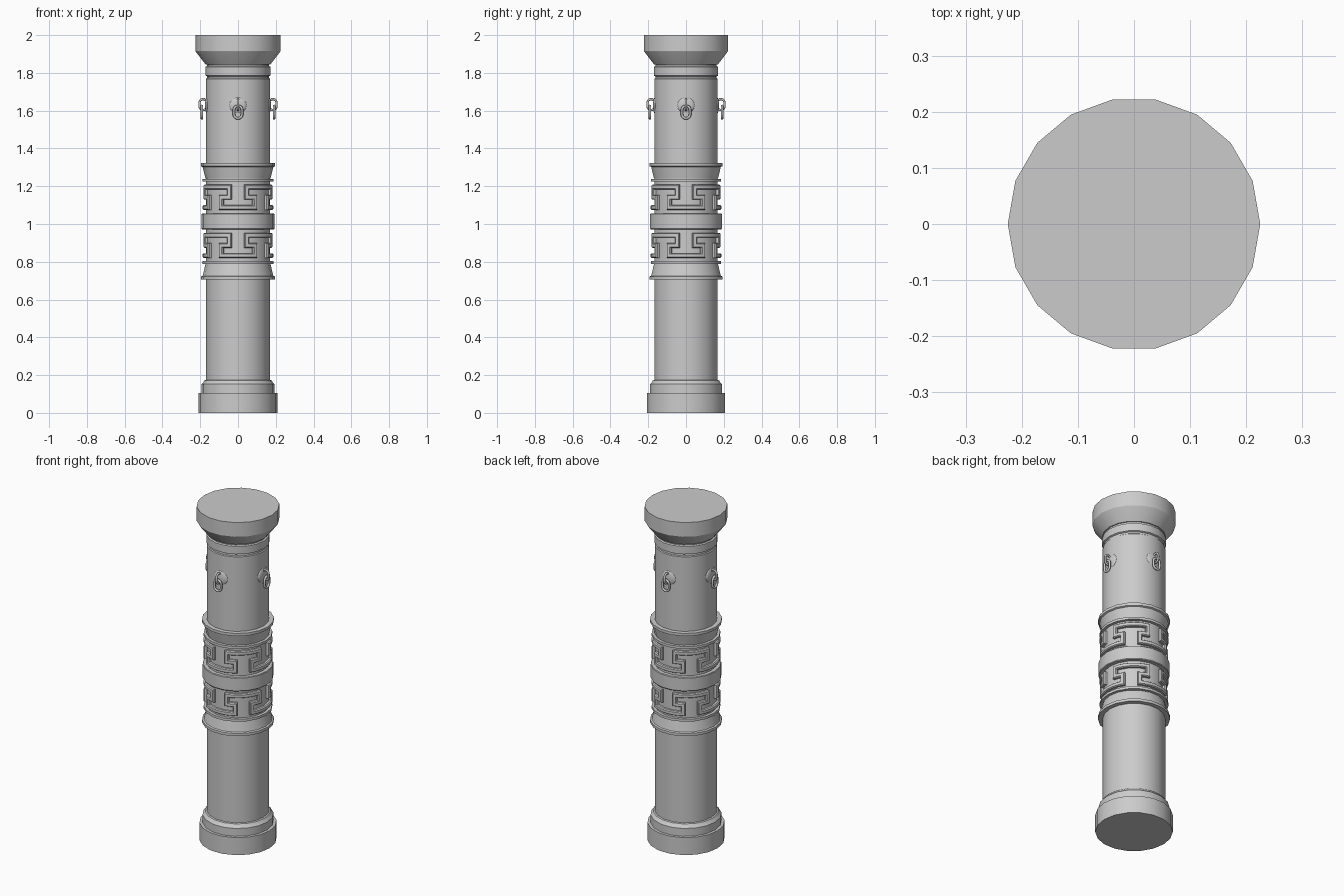
import bpy, bmesh, math
from mathutils import Matrix, Vector

if "Cube" in bpy.data.objects:
    bpy.data.objects.remove(bpy.data.objects["Cube"])

SIDES = 18


def finish(name, bm, angle=30):
    bmesh.ops.recalc_face_normals(bm, faces=bm.faces)
    me = bpy.data.meshes.new(name)
    bm.to_mesh(me)
    bm.free()
    ob = bpy.data.objects.new(name, me)
    bpy.context.collection.objects.link(ob)
    bpy.ops.object.select_all(action='DESELECT')
    ob.select_set(True)
    bpy.context.view_layer.objects.active = ob
    bpy.ops.object.shade_smooth_by_angle(angle=math.radians(angle))
    return ob


def lathe(name, profile):
    """Turn (radius, z) points into a closed, capped 18-sided solid."""
    bm = bmesh.new()
    rings = []
    for r, z in profile:
        rings.append([bm.verts.new((r * math.cos(i * math.tau / SIDES),
                                    r * math.sin(i * math.tau / SIDES), z))
                      for i in range(SIDES)])
    for a, b in zip(rings, rings[1:]):
        for i in range(SIDES):
            j = (i + 1) % SIDES
            bm.faces.new((a[i], a[j], b[j], b[i]))
    bm.faces.new(rings[0][::-1])
    bm.faces.new(rings[-1])
    return finish(name, bm)


# Turned column parts
lathe("base", [(.21, 0), (.21, .105), (.193, .105), (.193, .152),
               (.187, .157), (.178, .172), (.170, .175)])
lathe("shaft", [(.17, .17), (.17, 1.768), (.165, 1.772), (.165, 1.782),
                (.173, 1.786), (.173, 1.832), (.165, 1.836), (.165, 1.85)])
lathe("capital", [(.172, 1.845), (.222, 1.91), (.225, 1.915), (.225, 2.0)])
lathe("middle_ring", [(.17, .972), (.19, .972), (.193, .976),
                      (.193, 1.052), (.19, 1.056), (.17, 1.056)])

# Flared collars and thin rings, mirrored about the middle ring
MID = 1.014
for label, s in (("upper", 1), ("lower", -1)):
    def part(name, pts):
        lathe(f"{label}_{name}", [(r, MID + s * d) for r, d in pts])
    part("collar", [(.168, .226), (.172, .226), (.187, .288), (.196, .292),
                    (.196, .308), (.168, .308)])
    part("thin_ring", [(.168, .210), (.187, .210), (.187, .225), (.168, .225)])


def key_band(name, z0, z1, repeats=4):
    """Interlocking T fret strip wrapped round the column."""
    R, half = .18, .0125
    period = math.tau / repeats
    s, w = period / 6, period / 3
    lo, hi = z0 + half, z1 - half
    mid = (lo + hi) / 2
    path = []
    for k in range(repeats):
        c = -math.pi / 2 + k * period
        corners = [(c - w, lo), (c + w, lo), (c + w, mid), (c + s, mid),
                   (c + s, hi), (c + period - s, hi), (c + period - s, mid),
                   (c + period - w, mid), (c + period - w, lo)]
        for (a0, h0), (a1, h1) in zip(corners, corners[1:]):
            n = max(1, math.ceil(abs(a1 - a0) / math.radians(10)))
            path += [Vector((R * (a0 + (a1 - a0) * i / n),
                             h0 + (h1 - h0) * i / n)) for i in range(n)]
    total = len(path)
    turn = Vector((R * math.tau, 0))
    bm = bmesh.new()
    rows = []
    for i, p in enumerate(path):
        prev = path[i - 1] - (turn if i == 0 else Vector((0, 0)))
        nxt = path[(i + 1) % total] + (turn if i == total - 1 else Vector((0, 0)))
        d0, d1 = (p - prev).normalized(), (nxt - p).normalized()
        n0, n1 = Vector((-d0.y, d0.x)), Vector((-d1.y, d1.x))
        mitre = (n0 + n1) / (1 + n0.dot(n1))
        row = []
        for off, r in ((-half, .160), (-half, .181), (-half * .65, .187),
                       (half * .65, .187), (half, .181), (half, .160)):
            q = p + mitre * off
            a = q.x / R
            row.append(bm.verts.new((r * math.cos(a), r * math.sin(a), q.y)))
        rows.append(row)
    for i in range(total):
        a, b = rows[i], rows[(i + 1) % total]
        for k in range(5):
            bm.faces.new((a[k], b[k], b[k + 1], a[k + 1]))
    finish(name, bm)


key_band("upper_key_band", 1.075, 1.208)
key_band("lower_key_band", .82, .953)


def link(name, major, minor, stretch, matrix):
    """Oval chain link: a torus pulled apart along its local y."""
    bpy.ops.mesh.primitive_torus_add(major_segments=20, minor_segments=8,
                                     major_radius=major, minor_radius=minor)
    ob = bpy.context.object
    ob.name = name
    for v in ob.data.vertices:
        if abs(v.co.y) > 1e-4:
            v.co.y += math.copysign(stretch, v.co.y)
    ob.data.transform(matrix)
    bpy.ops.object.shade_smooth_by_angle(angle=math.radians(60))


# Four chain fittings: wall boss, eye and hanging link
for i, side in enumerate(("front", "right", "back", "left")):
    turn = Matrix.Rotation(i * math.pi / 2, 4, 'Z')
    upright = Matrix.Rotation(math.pi / 2, 4, 'X')
    bm = bmesh.new()
    bmesh.ops.create_uvsphere(
        bm, u_segments=16, v_segments=8, radius=1,
        matrix=turn @ Matrix.Translation((0, -.163, 1.628))
        @ Matrix.Diagonal((.045, .012, .045, 1)))
    finish(f"{side}_boss", bm, 60)
    link(f"{side}_eye", .020, .006, .009,
         turn @ Matrix.Translation((0, -.184, 1.632))
         @ Matrix.Rotation(math.pi / 2, 4, 'Z') @ upright)
    link(f"{side}_hanging_link", .022, .007, .011,
         turn @ Matrix.Translation((0, -.191, 1.592)) @ upright)
